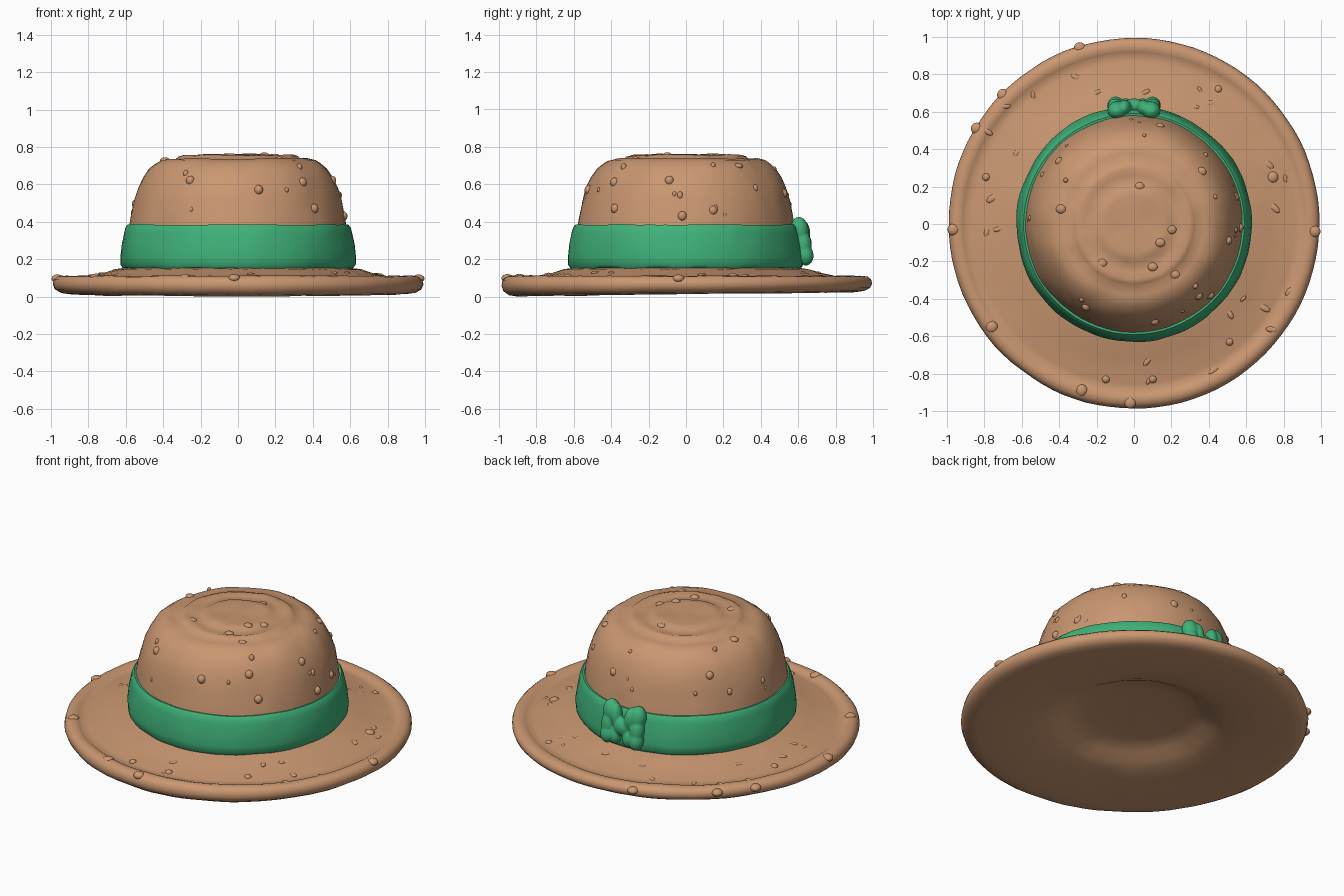
import bpy, bmesh, math, random
from mathutils import Vector, Matrix, noise

random.seed(4)
if "Cube" in bpy.data.objects:
    bpy.data.objects.remove(bpy.data.objects["Cube"])


def material(name, colour):
    m = bpy.data.materials.new(name)
    m.use_nodes = True
    m.diffuse_color = colour
    m.node_tree.nodes["Principled BSDF"].inputs["Base Color"].default_value = colour
    return m


STRAW = material("tan felt", (0.59, 0.31, 0.165, 1))
RIBBON = material("green ribbon", (0.05, 0.44, 0.19, 1))


def finish(bm, name, mat, angle=50):
    bmesh.ops.recalc_face_normals(bm, faces=bm.faces)
    mesh = bpy.data.meshes.new(name)
    bm.to_mesh(mesh)
    bm.free()
    mesh.materials.append(mat)
    ob = bpy.data.objects.new(name, mesh)
    bpy.context.collection.objects.link(ob)
    bpy.ops.object.select_all(action="DESELECT")
    ob.select_set(True)
    bpy.context.view_layer.objects.active = ob
    bpy.ops.object.shade_smooth_by_angle(angle=math.radians(angle))
    return ob


def lathe(name, profile, mat, lump, closed=False, lift=0.0, shift=0.0):
    """Revolve a radius/height profile and add soft hand-made unevenness."""
    bm = bmesh.new()
    verts = [bm.verts.new((r, 0, z)) for r, z in profile]
    ends = verts + verts[:1] if closed else verts
    edges = [bm.edges.new(p) for p in zip(ends, ends[1:])]
    bmesh.ops.spin(bm, geom=verts + edges, axis=(0, 0, 1), cent=(0, 0, 0),
                   steps=96, angle=math.tau)
    bmesh.ops.remove_doubles(bm, verts=bm.verts, dist=0.0005)
    bmesh.ops.recalc_face_normals(bm, faces=bm.faces)
    for v in bm.verts:
        # the underside sits slightly higher at the back
        v.co.z += lift * v.co.y * max(0, 1 - v.co.z / 0.11)
        v.co += v.normal * lump * (noise.noise(v.co * 5) + 0.5 * noise.noise(v.co * 13))
        v.co.y += shift
    return finish(bm, name, mat)


# Brim: dished below, rolled rim, groove and a gentle rise to the crown
BRIM_TOP = [(0.991, 0.065), (0.984, 0.09), (0.966, 0.106), (0.94, 0.111), (0.915, 0.105),
            (0.9, 0.095), (0.86, 0.1), (0.8, 0.111), (0.72, 0.126), (0.66, 0.145), (0.55, 0.16)]
BRIM_UNDER = [(0, 0.128), (0.15, 0.128), (0.27, 0.126), (0.35, 0.117), (0.4, 0.096),
              (0.46, 0.064), (0.51, 0.046), (0.6, 0.032), (0.7, 0.021), (0.8, 0.015),
              (0.9, 0.013), (0.95, 0.02), (0.98, 0.038)]
lathe("brim", BRIM_UNDER + BRIM_TOP, STRAW, 0.004, lift=0.013, shift=0.004)

# Crown: rounded dome with shallow stepped rings on top
CROWN = [(0.6, 0.15), (0.583, 0.36), (0.57, 0.43), (0.555, 0.51), (0.535, 0.58),
         (0.51, 0.635), (0.478, 0.685), (0.445, 0.712), (0.42, 0.728), (0.38, 0.738),
         (0.335, 0.737), (0.32, 0.75), (0.295, 0.757), (0.26, 0.748), (0.21, 0.748),
         (0.19, 0.759), (0.15, 0.761), (0.09, 0.757), (0, 0.757)]
lathe("crown", CROWN, STRAW, 0.007)

# Ribbon band around the crown
BAND = [(0.57, 0.15), (0.615, 0.152), (0.628, 0.17), (0.63, 0.21), (0.622, 0.28),
        (0.61, 0.34), (0.602, 0.37), (0.59, 0.384), (0.56, 0.38)]
lathe("band", BAND, RIBBON, 0.006, closed=True)


def height(profile, r):
    for (r0, z0), (r1, z1) in zip(profile, profile[1:]):
        if r1 <= r <= r0:
            return z0 + (z1 - z0) * (r0 - r) / (r0 - r1)
    return profile[0][1]


def radius(profile, z):
    for (r0, z0), (r1, z1) in zip(profile, profile[1:]):
        if z0 <= z <= z1:
            return r0 + (r1 - r0) * (z - z0) / (z1 - z0)
    return profile[-1][0]


def blob(bm, centre, size, turn=0.0, tilt=0.0, spin=0.0):
    m = (Matrix.Translation(centre) @ Matrix.Rotation(spin, 4, "Z")
         @ Matrix.Rotation(tilt, 4, "X") @ Matrix.Rotation(turn, 4, "Y")
         @ Matrix.Diagonal(Vector(size).to_4d()))
    bmesh.ops.create_icosphere(bm, subdivisions=3, radius=1, matrix=m)


# Larger nubs on the brim
bm = bmesh.new()
for x, y in [(-.29, .94), (-.7, .69), (-.84, .51), (-.965, -.03), (.965, -.04),
             (-.02, -.955), (-.28, -.89), (.74, .25), (.45, .72), (-.79, .25),
             (.1, -.83), (-.15, -.83), (.51, -.63), (-.76, -.55)]:
    r = math.hypot(x, y)
    s = 0.032 if r > 0.93 or x == .74 else 0.022
    blob(bm, (x, y, height(BRIM_TOP, r) - 0.01), (s, s, 0.022))
# Low elongated flecks scattered over the brim
for i in range(24):
    a, r = random.uniform(0, math.tau), random.uniform(0.68, 0.94)
    s = random.uniform(0.01, 0.018)
    blob(bm, (r * math.cos(a), r * math.sin(a), height(BRIM_TOP, r) - 0.005),
         (s * 2, s, 0.01), spin=random.uniform(0, math.pi))
finish(bm, "brim_nubs", STRAW, 80)

# Nubs on the crown top and sides
bm = bmesh.new()
for x, y in [(-.17, -.21), (.14, -.1), (-.39, .08), (.36, .28), (.03, .2),
             (.22, -.27), (.2, -.03), (.1, -.23)]:
    blob(bm, (x, y, height(CROWN, math.hypot(x, y)) - 0.006), (.027, .024, .017))
for deg, z in [(-78, .57), (-48, .61), (-43, .47), (-10, .62), (-2, .43),
               (15, .46), (-120, .62), (140, .6), (75, .55)]:
    a, r = math.radians(deg), radius(CROWN, z) - 0.008
    blob(bm, (r * math.cos(a), r * math.sin(a), z), (.024, .024, .026))
for i in range(18):
    a, z = random.uniform(0, math.tau), random.uniform(0.42, 0.72)
    r, s = radius(CROWN, z) - 0.005, random.uniform(0.01, 0.016)
    blob(bm, (r * math.cos(a), r * math.sin(a), z), (s, s, s * 1.4))
finish(bm, "crown_nubs", STRAW, 80)

# Bow at the back: upright loops and tails joined by a knot
bm = bmesh.new()
for side in (-1, 1):
    blob(bm, (side * .09, .608, .355), (.052, .048, .072), side * .08, .12)
    blob(bm, (side * .05, .622, .345), (.036, .042, .07), side * .1, .1)
    blob(bm, (side * .098, .626, .285), (.044, .044, .075), 0, .15)
    blob(bm, (side * .098, .636, .225), (.045, .045, .06), 0, .2)
    blob(bm, (side * .045, .634, .225), (.036, .038, .055), 0, .15)
blob(bm, (0, .63, .285), (.06, .042, .055))
bow = finish(bm, "bow", RIBBON, 80)
fuse = bow.modifiers.new("fuse", "REMESH")
fuse.mode, fuse.voxel_size, fuse.use_smooth_shade = "VOXEL", 0.008, True
soften = bow.modifiers.new("soften", "SMOOTH")
soften.iterations = 2
